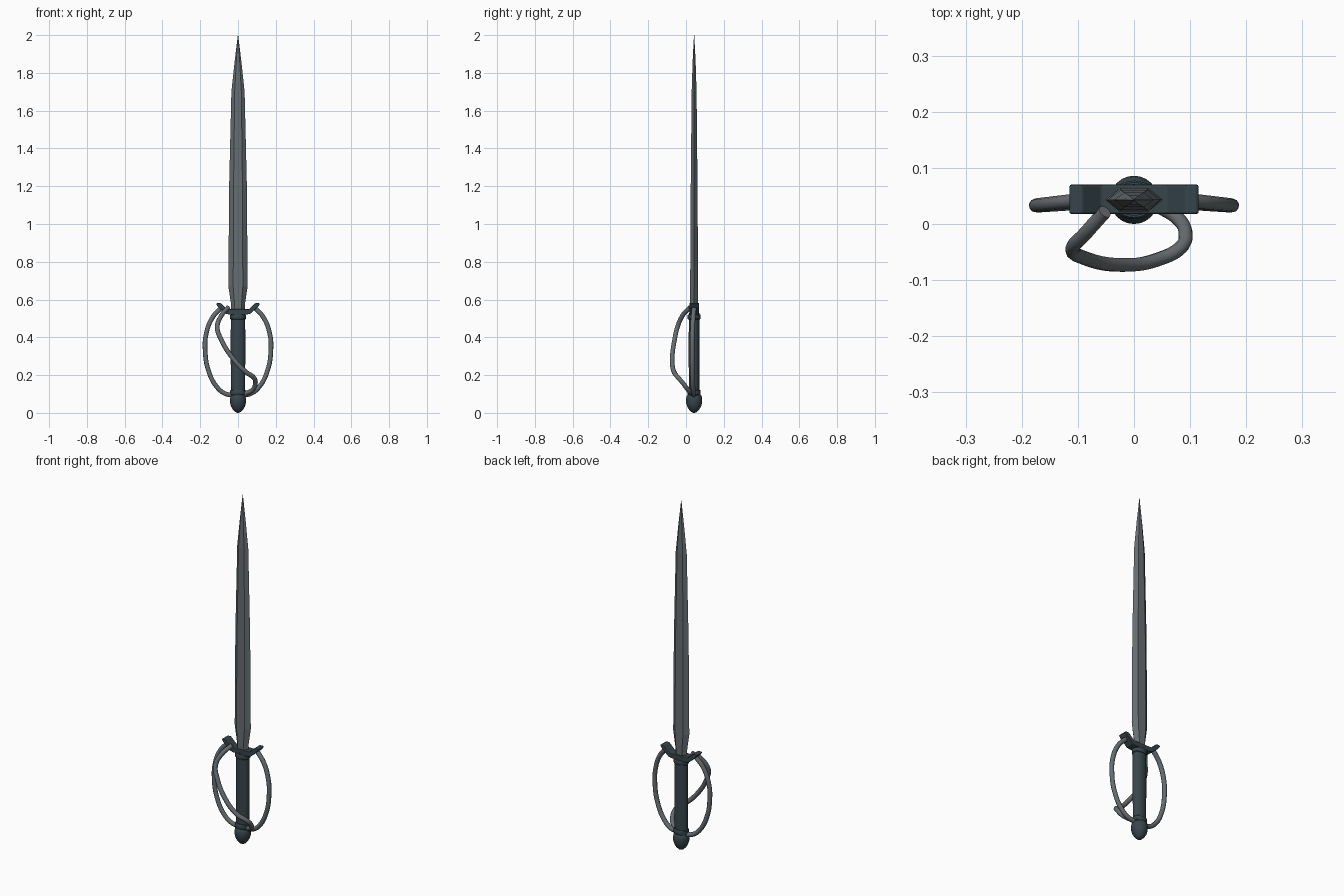
import bpy, bmesh, math

if "Cube" in bpy.data.objects:
    bpy.data.objects.remove(bpy.data.objects["Cube"])

CY = 0.043  # sword axis in y


def material(name, rgb):
    m = bpy.data.materials.new(name)
    m.diffuse_color = (*rgb, 1)
    m.use_nodes = True
    m.node_tree.nodes["Principled BSDF"].inputs["Base Color"].default_value = m.diffuse_color
    return m


STEEL = material("blade steel", (0.135, 0.155, 0.165))
WIRE = material("guard bar steel", (0.135, 0.15, 0.16))
DARK = material("dark blue grey", (0.038, 0.06, 0.07))


def add_mesh(name, bm, mat, angle=None):
    bmesh.ops.recalc_face_normals(bm, faces=bm.faces)
    me = bpy.data.meshes.new(name)
    bm.to_mesh(me)
    bm.free()
    me.materials.append(mat)
    ob = bpy.data.objects.new(name, me)
    bpy.context.collection.objects.link(ob)
    if angle:
        bpy.ops.object.select_all(action='DESELECT')
        ob.select_set(True)
        bpy.context.view_layer.objects.active = ob
        bpy.ops.object.shade_smooth_by_angle(angle=math.radians(angle))
    return ob


def loft(name, rings, mat, angle=None):
    """Skin a list of equal-length point rings, with capped ends."""
    bm = bmesh.new()
    vs = [[bm.verts.new(p) for p in r] for r in rings]
    n = len(rings[0])
    for a, b in zip(vs, vs[1:]):
        for i in range(n):
            j = (i + 1) % n
            bm.faces.new((a[i], a[j], b[j], b[i]))
    bm.faces.new(vs[0])
    bm.faces.new(vs[-1])
    return add_mesh(name, bm, mat, angle)


def ellipse(z, rx, ry, n=24):
    return [(rx * math.cos(2 * math.pi * i / n),
             CY + ry * math.sin(2 * math.pi * i / n), z) for i in range(n)]


def blade_ring(z, w, t):
    f = w * 0.5
    return [(-w, CY, z), (-f, CY - t, z), (f, CY - t, z),
            (w, CY, z), (f, CY + t, z), (-f, CY + t, z)]


# blade with flat centre, bevelled edges and a tapered point
loft("blade", [blade_ring(*s) for s in [
    (0.53, 0.036, 0.020), (0.57, 0.036, 0.021), (0.67, 0.051, 0.021),
    (1.20, 0.047, 0.018), (1.70, 0.035, 0.013), (1.86, 0.018, 0.008),
    (2.00, 0.0008, 0.0008)]], STEEL)

# grip and its collars
loft("grip", [ellipse(z, rx, ry) for z, rx, ry in [
    (0.09, 0.036, 0.027), (0.3, 0.039, 0.029), (0.53, 0.038, 0.028)]], DARK, 40)
for name, z0, z1 in [("upper_collar", 0.495, 0.522), ("lower_collar", 0.093, 0.122)]:
    loft(name, [ellipse(z, r, r * 0.82) for z, r in [
        (z0, 0.038), (z0 + 0.004, 0.042), (z1 - 0.004, 0.042), (z1, 0.038)]], DARK, 40)

# bullet shaped pommel
loft("pommel", [ellipse(z, r, r) for z, r in [
    (0.0, 0.004), (0.005, 0.015), (0.016, 0.026), (0.032, 0.036),
    (0.052, 0.042), (0.072, 0.043), (0.088, 0.040), (0.097, 0.033)]], DARK, 40)

# crossguard: front profile with upturned ends, extruded in y
half = [(0.045, 0.520), (0.065, 0.525), (0.105, 0.560), (0.116, 0.576),
        (0.112, 0.581), (0.092, 0.581), (0.058, 0.549), (0.040, 0.549)]
outline = half + [(-x, z) for x, z in reversed(half)]
guard = loft("crossguard", [[(x, y, z) for x, z in outline] for y in (0.018, 0.07)], DARK)
bev = guard.modifiers.new("soft edges", 'BEVEL')
bev.width = 0.004
bev.segments = 2
bev.limit_method = 'ANGLE'


def tube(name, pts, r=0.0125):
    cu = bpy.data.curves.new(name, 'CURVE')
    cu.dimensions = '3D'
    cu.bevel_depth = r
    cu.bevel_resolution = 3
    cu.resolution_u = 8
    cu.use_fill_caps = True
    sp = cu.splines.new('BEZIER')
    sp.bezier_points.add(len(pts) - 1)
    for bp, p in zip(sp.bezier_points, pts):
        bp.co = p
        bp.handle_left_type = bp.handle_right_type = 'AUTO'
    tmp = bpy.data.objects.new(name + "_path", cu)
    bpy.context.collection.objects.link(tmp)
    me = bpy.data.meshes.new_from_object(
        tmp.evaluated_get(bpy.context.evaluated_depsgraph_get()))
    bpy.data.objects.remove(tmp)
    bm = bmesh.new()
    bm.from_mesh(me)
    add_mesh(name, bm, WIRE, 50)


# side knuckle bars, mirrored left and right
for side, name in [(-1, "left_bar"), (1, "right_bar")]:
    tube(name, [(side * x, y, z) for x, y, z in [
        (0.085, 0.044, 0.560), (0.135, 0.038, 0.505), (0.168, 0.034, 0.420),
        (0.174, 0.033, 0.330), (0.155, 0.034, 0.220), (0.110, 0.037, 0.135),
        (0.070, 0.040, 0.103), (0.025, 0.042, 0.093)]])

# front bar sweeping diagonally across the hand
tube("front_bar", [
    (-0.052, 0.022, 0.558), (-0.085, -0.015, 0.520), (-0.110, -0.045, 0.455),
    (-0.090, -0.060, 0.390), (-0.020, -0.073, 0.280), (0.040, -0.064, 0.218),
    (0.085, -0.040, 0.185), (0.092, -0.018, 0.160), (0.078, 0.010, 0.123),
    (0.035, 0.036, 0.100)])
